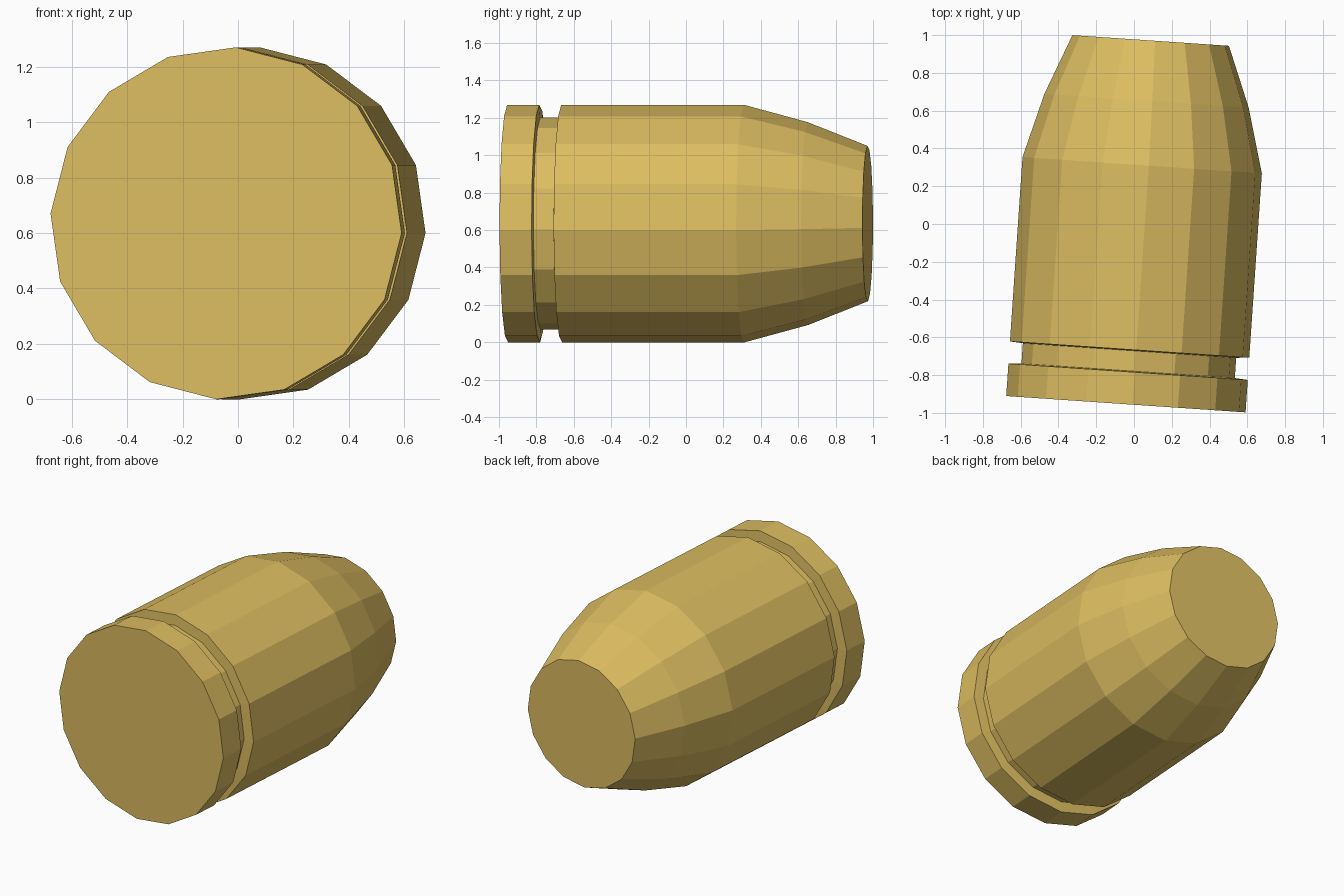
import bpy, bmesh
from math import radians, sin, cos, tau
from mathutils import Vector

if "Cube" in bpy.data.objects:
    bpy.data.objects.remove(bpy.data.objects["Cube"])

SIDES = 16
YAW = radians(3.9)        # slight turn of the axis in plan
ROLL = radians(-3.2)      # turn of the facets about the axis
BASE = Vector((-0.043, -0.954, 0.635))
AXIS = Vector((sin(YAW), cos(YAW), 0))
SIDE = Vector((cos(YAW), -sin(YAW), 0))
UP = Vector((0, 0, 1))

# (distance along axis, radius): rim, groove, body, tapered nose
PROFILE = [(0, 0.636), (0.172, 0.636), (0.177, 0.567), (0.285, 0.567),
           (0.29, 0.636), (1.268, 0.636), (1.61, 0.543), (1.93, 0.416)]

bm = bmesh.new()
rings = []
for t, r in PROFILE:
    ring = []
    for k in range(SIDES):
        a = ROLL + tau * k / SIDES
        ring.append(bm.verts.new(BASE + AXIS * t + (SIDE * cos(a) + UP * sin(a)) * r))
    rings.append(ring)

# Side walls between rings, then flat end caps
for lower, upper in zip(rings, rings[1:]):
    for k in range(SIDES):
        n = (k + 1) % SIDES
        bm.faces.new((lower[k], lower[n], upper[n], upper[k]))
bm.faces.new(rings[0])
bm.faces.new(rings[-1])
bmesh.ops.recalc_face_normals(bm, faces=bm.faces)

mesh = bpy.data.meshes.new("bullet")
bm.to_mesh(mesh)
bm.free()
bullet = bpy.data.objects.new("bullet", mesh)
bpy.context.collection.objects.link(bullet)

brass = bpy.data.materials.new("brass")
brass.diffuse_color = (0.72, 0.51, 0.12, 1)
brass.use_nodes = True
brass.node_tree.nodes["Principled BSDF"].inputs["Base Color"].default_value = brass.diffuse_color
mesh.materials.append(brass)
